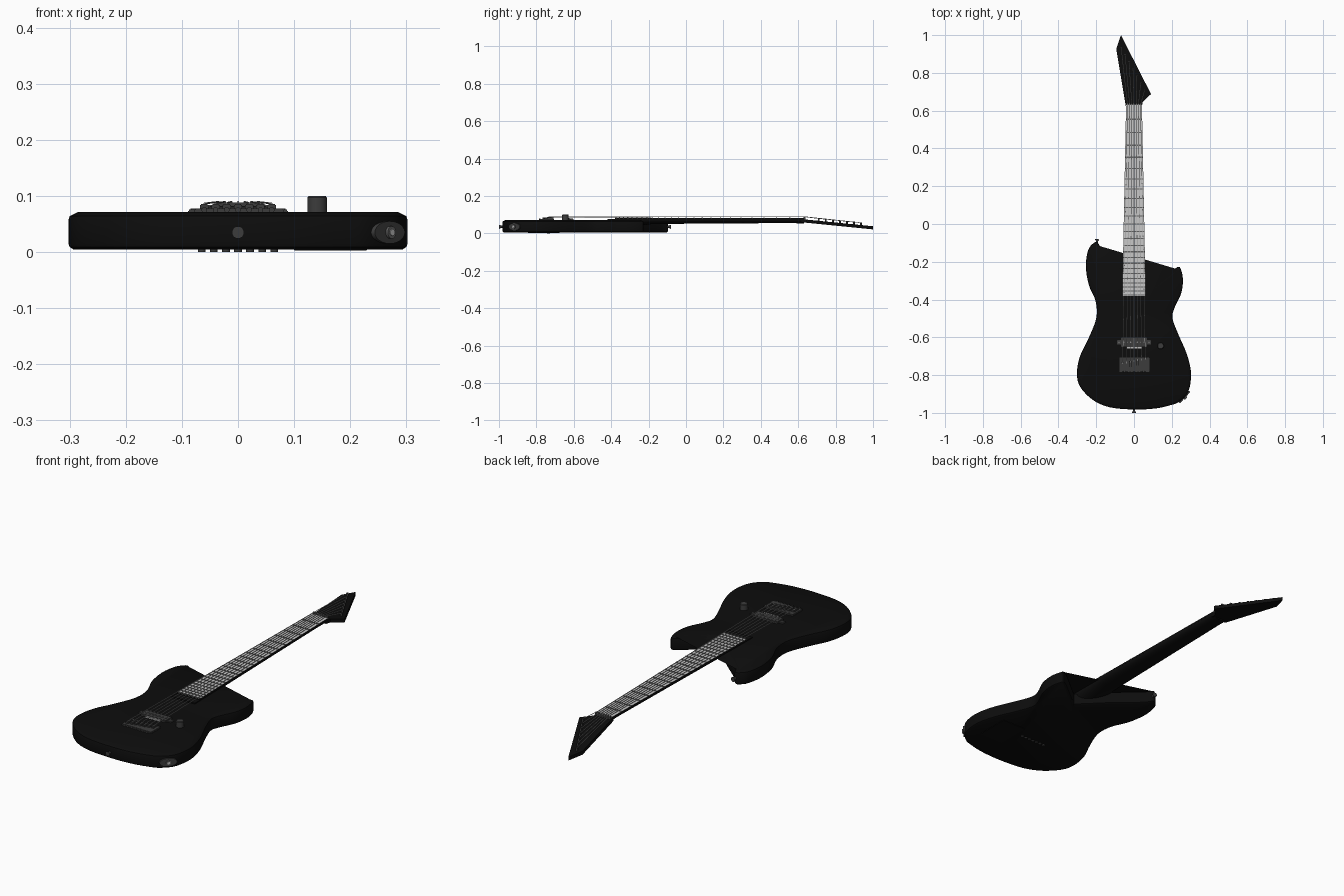
import bpy, bmesh, math
from mathutils import Vector, Matrix

if "Cube" in bpy.data.objects:
    bpy.data.objects.remove(bpy.data.objects["Cube"], do_unlink=True)


def material(name, v):
    m = bpy.data.materials.new(name)
    m.use_nodes = True
    m.diffuse_color = (v, v, v, 1)
    m.node_tree.nodes["Principled BSDF"].inputs["Base Color"].default_value = (v, v, v, 1)
    return m


black = material("black_lacquer", 0.004)
dark = material("dark_metal", 0.045)
fret_grey = material("fret_grey", 0.12)
pale = material("pale_wood", 0.58)
steel = material("bright_steel", 0.5)


def finish(name, bm, *mats, smooth=True):
    bmesh.ops.recalc_face_normals(bm, faces=bm.faces)
    me = bpy.data.meshes.new(name)
    bm.to_mesh(me)
    bm.free()
    for m in mats:
        me.materials.append(m)
    ob = bpy.data.objects.new(name, me)
    bpy.context.collection.objects.link(ob)
    if smooth:
        bpy.ops.object.select_all(action='DESELECT')
        ob.select_set(True)
        bpy.context.view_layer.objects.active = ob
        bpy.ops.object.shade_smooth_by_angle(angle=math.radians(35))
    return ob


def loft(rings):
    """Skin closed rings of equal length and cap both ends."""
    bm = bmesh.new()
    vs = [[bm.verts.new(p) for p in r] for r in rings]
    n = len(vs[0])
    for a, b in zip(vs, vs[1:]):
        for i in range(n):
            j = (i + 1) % n
            bm.faces.new((a[i], a[j], b[j], b[i]))
    bm.faces.new(vs[0])
    bm.faces.new(vs[-1])
    return bm


def box(name, centre, size, mat, bevel=0):
    bm = bmesh.new()
    bmesh.ops.create_cube(bm, size=1)
    bmesh.ops.scale(bm, vec=size, verts=bm.verts)
    bmesh.ops.translate(bm, vec=centre, verts=bm.verts)
    if bevel:
        bmesh.ops.bevel(bm, geom=bm.edges[:], offset=bevel, segments=2, affect='EDGES')
    return finish(name, bm, mat, smooth=bool(bevel))


def rod(name, start, end, r, mat, sides=20, r2=None, squash=1):
    """Cylinder or cone between two points."""
    a, b = Vector(start), Vector(end)
    bm = bmesh.new()
    bmesh.ops.create_cone(bm, cap_ends=True, segments=sides, radius1=r,
                          radius2=r if r2 is None else r2, depth=(b - a).length)
    bmesh.ops.scale(bm, vec=(1, squash, 1), verts=bm.verts)
    turn = (b - a).to_track_quat('Z', 'Y').to_matrix().to_4x4()
    bmesh.ops.transform(bm, matrix=Matrix.Translation((a + b) / 2) @ turn, verts=bm.verts)
    return finish(name, bm, mat)


def spline(pts, steps=4):
    """Open smooth curve through the points."""
    p = [Vector(q) for q in [pts[0]] + pts + [pts[-1]]]
    out = []
    for a, b, c, d in zip(p, p[1:], p[2:], p[3:]):
        for k in range(steps):
            t = k / steps
            out.append(((b * 2) + (c - a) * t + (a * 2 - b * 5 + c * 4 - d) * t * t
                        + (b * 3 - a - c * 3 + d) * t ** 3) / 2)
    return out + [p[-1]]


def inset(pts, d):
    out = []
    for i, q in enumerate(pts):
        t = (pts[(i + 1) % len(pts)] - pts[i - 1]).normalized()
        out.append(q + Vector((-t.y, t.x)) * d)
    return out


# Body: smooth double-horned outline with rounded edges and a slightly raised top
outline = spline([
    (-.058, -.228), (-.12, -.175), (-.172, -.128), (-.196, -.096), (-.22, -.106),
    (-.243, -.14), (-.255, -.22), (-.24, -.32), (-.203, -.41), (-.2, -.5),
    (-.243, -.61), (-.286, -.7), (-.302, -.79), (-.286, -.86), (-.22, -.93),
    (-.13, -.97), (0, -.982), (.11, -.977), (.19, -.96), (.24, -.94), (.288, -.885),
    (.302, -.79), (.28, -.69), (.233, -.58), (.204, -.5), (.212, -.45), (.249, -.37),
    (.259, -.3), (.249, -.243), (.228, -.229), (.15, -.288), (.069, -.354)])
layers = [(.008, .005), (.002, .009), (0, .015), (0, .058), (.002, .064), (.008, .067), (.016, .071)]
finish("body", loft([[(q.x, q.y, z) for q in inset(outline, d)] for d, z in layers]), black)

# Neck: half-round back, thickening into the heel
NUT, END, SCALE = .63, -.38, 1.34


def half_width(y):
    return .042 + .02 * (NUT - y) / (NUT - END)


rings = []
for y, low in [(-.42, .02), (-.34, .026), (-.26, .04), (-.18, .05), (.2, .053), (.57, .055), (NUT, .052)]:
    w = half_width(y)
    rings.append([(w * math.cos(a), y, .076 - (.076 - low) * math.sin(a) ** .8)
                  for a in [math.pi * k / 16 for k in range(17)]])
finish("neck", loft(rings), black)

# Fretboard: black sides, pale playing face
board = loft([[(s * half_width(y), y, z) for s, y in ((-1, END), (1, END), (1, NUT), (-1, NUT))]
              for z in (.075, .082)])
board.normal_update()
for f in board.faces:
    f.material_index = int(f.calc_center_median().z > .0815)
finish("fretboard", board, black, pale, smooth=False)
for n in range(1, 25):
    y = NUT - SCALE * (1 - 2 ** (-n / 12))
    box(f"fret_{n}", (0, y, .082), (2 * half_width(y), .006, .004), fret_grey)
box("nut", (0, NUT + .004, .08), (.084, .01, .016), dark)


# Headstock: pointed blade tilted back from the nut
def head_top(y):
    return .075 - .1 * (y - NUT)


head = [(-.042, .615), (.042, .615), (.045, .645), (.09, .688), (-.069, 1), (-.094, .926)]
finish("headstock", loft([[(x, y, head_top(y) - t) for x, y in head] for t in (.017, 0)]),
       black, smooth=False)

# Strings, posts, saddles and ferrules, one set for each of seven strings
box("bridge_plate", (.002, -.745, .0735), (.16, .076, .009), dark, bevel=.002)
for i in range(7):
    k = i - 3
    bx, nx, f = .02 * k, .0115 * k, i / 6
    sy = -.742 + .004 * i
    sz = .088 - .0005 * abs(k)
    post = Vector((-.068 + .125 * f, .935 - .225 * f, 0))
    pz = head_top(post.y)
    box(f"saddle_{i}", (bx, sy - .008, .081), (.015, .036, .01), dark, bevel=.002)
    rod(f"saddle_screw_{i}", (bx, -.778, .075), (bx, -.787, .075), .005, dark, 10)
    rod(f"string_{i}", (bx, sy, sz), (nx, NUT, .0895), .0016, steel, 6)
    rod(f"head_string_{i}", (nx, NUT, .0895), (post.x, post.y, pz + .012), .0016, steel, 6)
    rod(f"tuner_post_{i}", (post.x, post.y, pz - .002), (post.x, post.y, pz + .014), .005, dark, 12)
    rod(f"ferrule_{i}", (.0215 * k, -.735, 0), (.0215 * k, -.735, .007), .007, dark, 14)

# Pickup with mounting ears and pole pieces
box("pickup", (0, -.627, .074), (.136, .05, .012), dark, bevel=.002)
box("pickup_ears", (0, -.627, .072), (.178, .024, .007), dark, bevel=.002)
box("pickup_blade", (.002, -.655, .073), (.08, .008, .01), steel)
for s in (-1, 1):
    rod(f"pickup_screw_{s}", (s * .08, -.627, .07), (s * .08, -.627, .078), .005, fret_grey, 10)
for i in range(7):
    rod(f"pole_{i}", (.0175 * (i - 3), -.627, .078), (.0175 * (i - 3), -.627, .082), .004, fret_grey, 10)

# Volume knob
rod("knob", (.141, -.645, .068), (.141, -.645, .097), .0175, dark, 28)
rod("knob_cap", (.141, -.645, .097), (.141, -.645, .1), .0175, dark, 28, r2=.015)

# Strap buttons at the tail and on the long horn
for name, base, way in (("tail", (0, -.98, .035), Vector((0, -1, 0))),
                        ("horn", (-.197, -.1, .035), Vector((.1, 1, 0)).normalized())):
    b = Vector(base)
    rod(name + "_strap_stem", b, b + way * .014, .006, dark, 16)
    rod(name + "_strap_button", b + way * .012, b + way * .02, .009, dark, 20, r2=.011)

# Output jack on the angled corner
corner, way = Vector((.267, -.916, .035)), Vector((.74, -.67, 0))
rod("jack_plate", corner - way * .004, corner + way * .005, .04, dark, 24, squash=.5)
rod("jack_ring", corner, corner + way * .01, .011, fret_grey, 20)
rod("jack_socket", corner, corner + way * .012, .006, steel, 16)

# Control cavity cover on the back
box("control_cover", (.165, -.76, .0045), (.13, .17, .004), black, bevel=.001)
